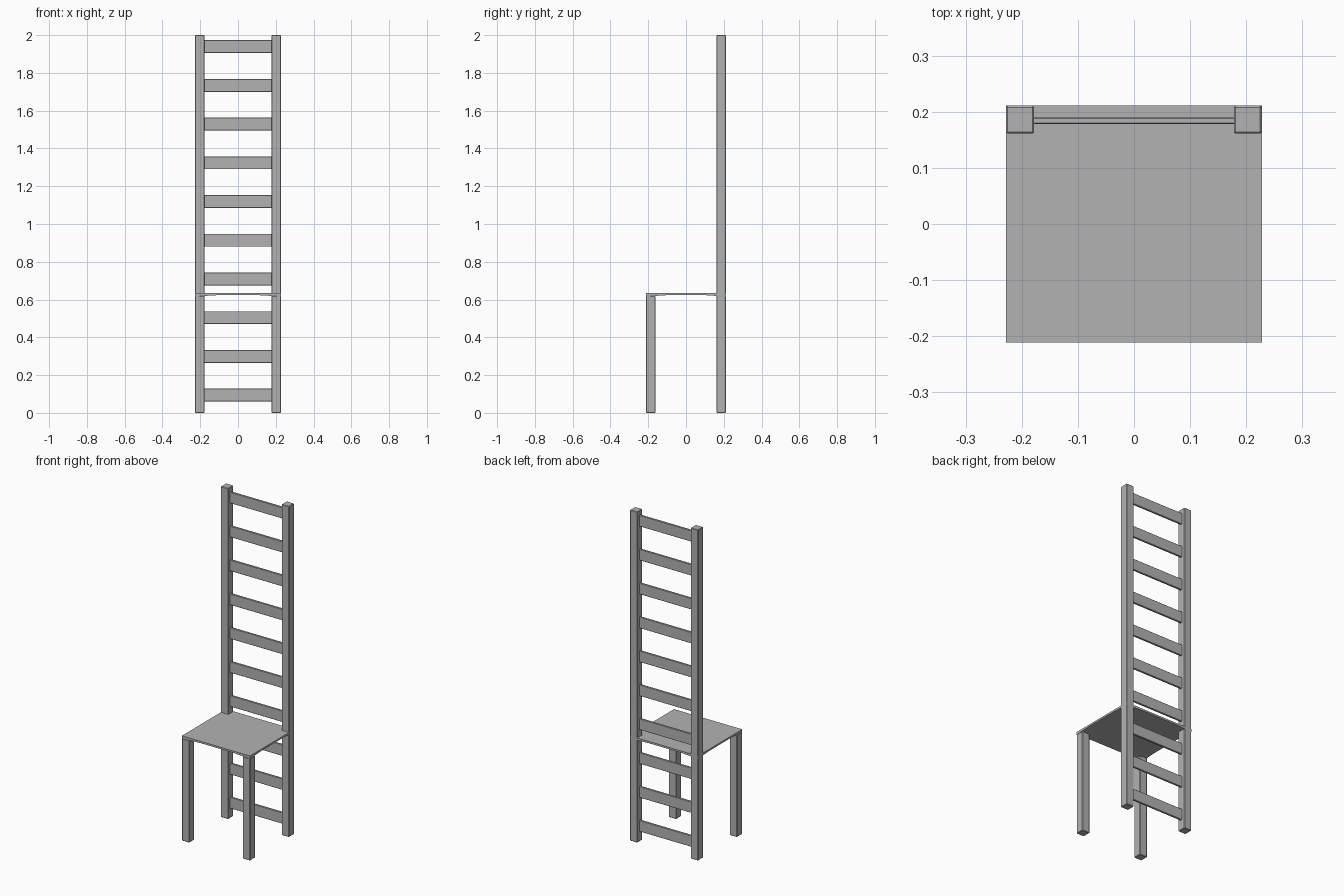
import bpy
import bmesh
from mathutils import Vector

cube = bpy.data.objects.get("Cube")
if cube:
    bpy.data.objects.remove(cube, do_unlink=True)

# One plain grey for the whole chair
grey = bpy.data.materials.new("plain_grey")
grey.use_nodes = True
grey.diffuse_color = (0.45, 0.45, 0.45, 1)
grey.node_tree.nodes["Principled BSDF"].inputs["Base Color"].default_value = grey.diffuse_color


def box(name, low, high, bevel=0.0, cuts=0):
    """Box between two corners, optionally subdivided and bevelled."""
    low, high = Vector(low), Vector(high)
    bm = bmesh.new()
    bmesh.ops.create_cube(bm, size=1)
    for v in bm.verts:
        v.co = (low + high) / 2 + v.co * (high - low)
    if cuts:
        flat = [e for e in bm.edges if abs(e.verts[0].co.z - e.verts[1].co.z) < 0.001]
        bmesh.ops.subdivide_edges(bm, edges=flat, cuts=cuts, use_grid_fill=True)
    mesh = bpy.data.meshes.new(name)
    bm.to_mesh(mesh)
    bm.free()
    mesh.materials.append(grey)
    obj = bpy.data.objects.new(name, mesh)
    bpy.context.collection.objects.link(obj)
    if bevel:
        mod = obj.modifiers.new("soft_edges", "BEVEL")
        mod.width = bevel
        mod.segments = 1
    return obj


WIDTH, DEPTH, POST = 0.228, 0.211, 0.05
SEAT_BOTTOM, SEAT_TOP = 0.616, 0.634

# Tall back posts and short front legs
for side, x in (("right", -WIDTH), ("left", WIDTH - POST)):
    box(f"{side}_back_post", (x, DEPTH - POST, 0), (x + POST, DEPTH, 2), 0.003)
    box(f"{side}_front_leg", (x, -DEPTH, 0), (x + POST, POST - DEPTH, SEAT_BOTTOM + 0.002), 0.003)

# Thin seat, its underside hollowed slightly between the corners
seat = box("seat", (-WIDTH, -DEPTH, SEAT_BOTTOM), (WIDTH, DEPTH, SEAT_TOP), cuts=3)
for v in seat.data.vertices:
    if v.co.z < SEAT_TOP - 0.01 and (abs(v.co.x) < 0.2 or abs(v.co.y) < 0.19):
        v.co.z += 0.007

# Evenly spaced ladder slats from floor to top
for i in range(10):
    z = 0.094 + 0.205 * i
    box(f"back_slat_{i + 1}", (-0.185, 0.178, z - 0.034), (0.185, 0.19, z + 0.034), 0.002)
